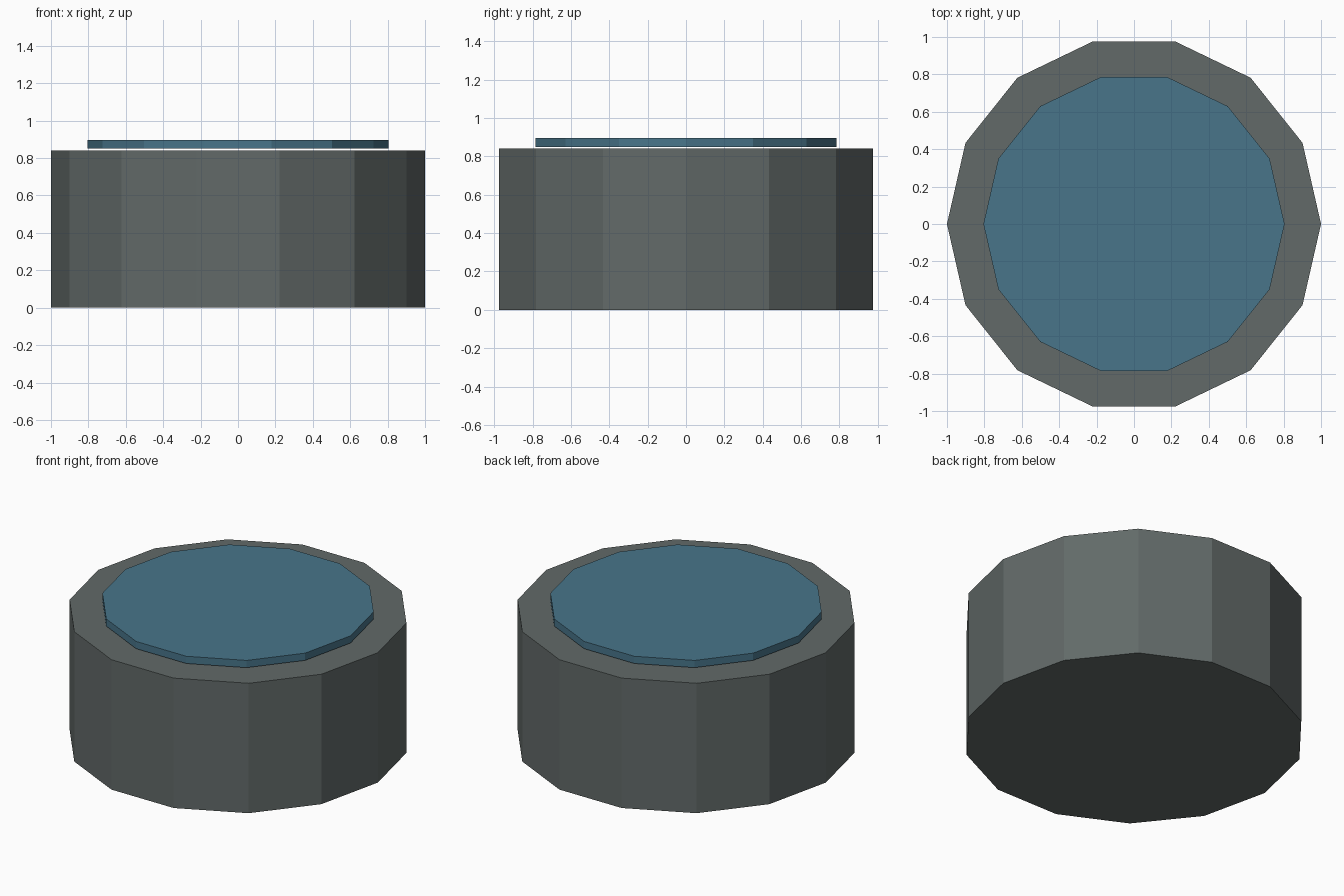
import bpy

if "Cube" in bpy.data.objects:
    bpy.data.objects.remove(bpy.data.objects["Cube"])

SIDES = 14


def material(name, rgb):
    m = bpy.data.materials.new(name)
    m.diffuse_color = (*rgb, 1.0)
    m.use_nodes = True
    m.node_tree.nodes["Principled BSDF"].inputs["Base Color"].default_value = m.diffuse_color
    return m


def prism(name, radius, z0, z1, mat):
    # Flat-sided disc with a corner pointing along +x
    bpy.ops.mesh.primitive_cylinder_add(
        vertices=SIDES, radius=radius, depth=z1 - z0, location=(0, 0, (z0 + z1) / 2))
    ob = bpy.context.object
    ob.name = name
    # the primitive starts its first corner on +y, so turn it by a quarter
    ob.rotation_euler.z = 1.5707963
    ob.data.materials.append(mat)
    return ob


grey = material("dark grey", (0.122, 0.144, 0.140))
blue = material("slate blue", (0.065, 0.178, 0.254))

# Main drum
prism("body", 1.0, 0.0, 0.84, grey)
# Thin raised plate hovering just above the drum
prism("top_plate", 0.805, 0.85, 0.897, blue)
